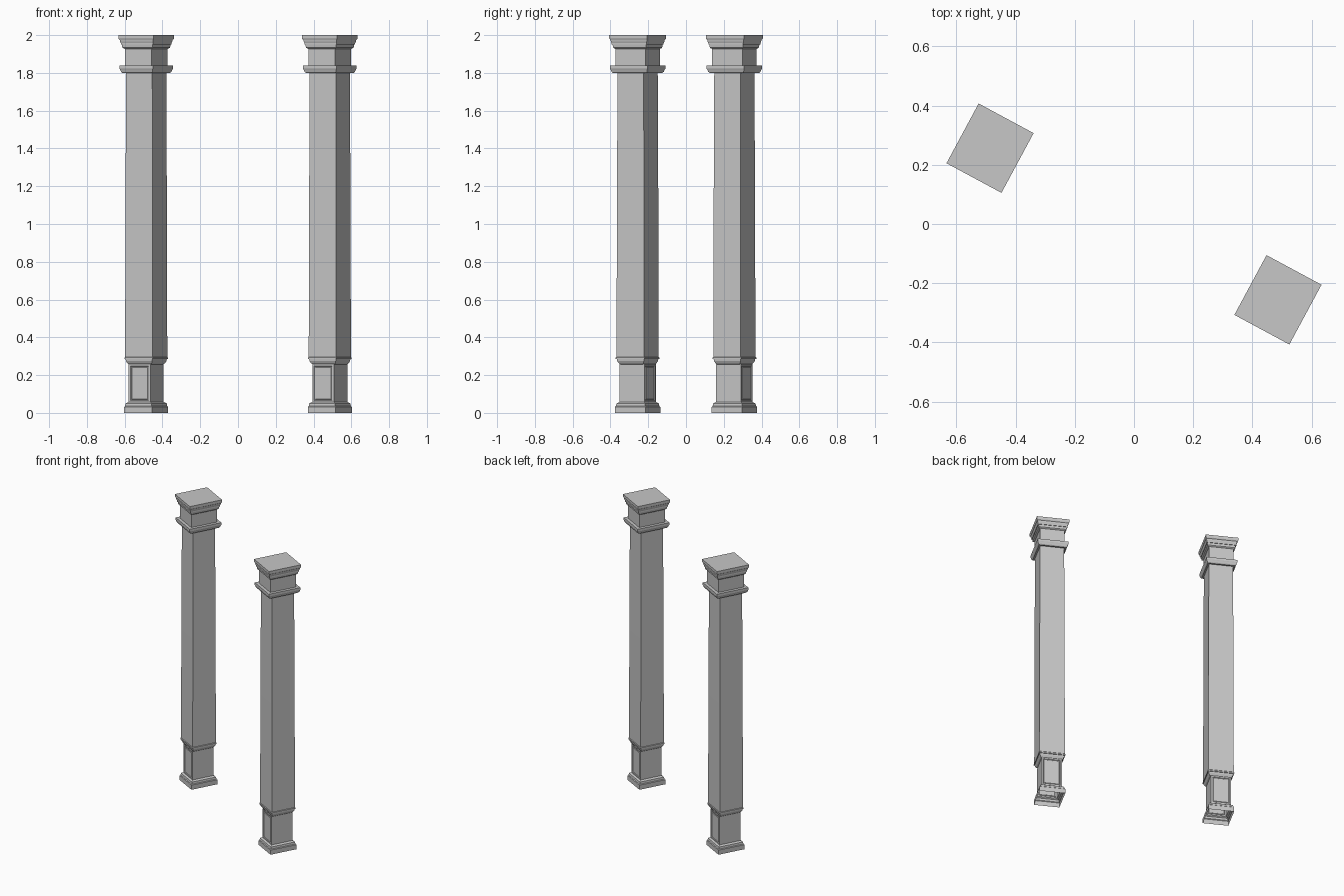
import bpy
import bmesh
import math

if "Cube" in bpy.data.objects:
    bpy.data.objects.remove(bpy.data.objects["Cube"], do_unlink=True)

stone = bpy.data.materials.new("grey stone")
stone.use_nodes = True
GREY = (0.57, 0.57, 0.57, 1)
stone.diffuse_color = GREY
stone.node_tree.nodes["Principled BSDF"].inputs["Base Color"].default_value = GREY

TURN = math.radians(-28.3)
SPOTS = {"left": (0.486, -0.256), "right": (-0.486, 0.256)}


def loft(profile, extra_depth, top=False):
    """Rectangular tube through (height, width) levels."""
    bm = bmesh.new()
    rings = []
    for z, width in profile:
        hx, hy = width / 2, (width + extra_depth) / 2
        rings.append([bm.verts.new((sx * hx, sy * hy, z))
                      for sx, sy in ((-1, -1), (1, -1), (1, 1), (-1, 1))])
    for low, high in zip(rings, rings[1:]):
        for i in range(4):
            j = (i + 1) % 4
            bm.faces.new((low[i], low[j], high[j], high[i]))
    if top:
        bm.faces.new(rings[-1])
    bm.normal_update()
    return bm


def place(bm, part):
    """Put the same part on both columns."""
    mesh = bpy.data.meshes.new(part)
    bm.to_mesh(mesh)
    bm.free()
    mesh.materials.append(stone)
    for side, (x, y) in SPOTS.items():
        ob = bpy.data.objects.new(side + "_" + part, mesh)
        ob.location = (x, y, 0)
        ob.rotation_euler.z = TURN
        bpy.context.collection.objects.link(ob)


# Stepped plinth, open underneath
place(loft([(0, .166), (.032, .166), (.036, .158), (.05, .154),
            (.058, .13)], .018), "base")

# Pedestal with a framed, sunken panel on front and back
pedestal = loft([(.055, .13), (.258, .13)], .02)
panels = [f for f in pedestal.faces if abs(f.normal.y) > 0.9]
for thickness, depth in ((.014, 0), (.004, -.004), (.005, 0), (.003, .003)):
    bmesh.ops.inset_individual(pedestal, faces=panels, thickness=thickness,
                               depth=depth)
place(pedestal, "pedestal")

# Coved moulding between pedestal and shaft
place(loft([(.256, .13), (.262, .145), (.274, .158), (.284, .16),
            (.284, .17), (.292, .17), (.296, .164)], .002), "pedestal_moulding")

# Slightly tapered square shaft
place(loft([(.29, .165), (1.05, .162), (1.81, .157)], 0), "shaft")

# Collar with a rounded underside
place(loft([(1.8, .155), (1.8, .178), (1.806, .188), (1.818, .196),
            (1.822, .2), (1.838, .2), (1.838, .158)], .025), "collar")

# Neck of the capital
place(loft([(1.836, .159), (1.932, .159)], .023), "neck")

# Stepped crown
place(loft([(1.926, .159), (1.93, .172), (1.934, .18), (1.95, .184),
            (1.95, .192), (1.958, .192), (1.966, .198), (1.976, .201),
            (1.978, .206), (1.982, .211), (2, .211)], .018, True), "crown")
